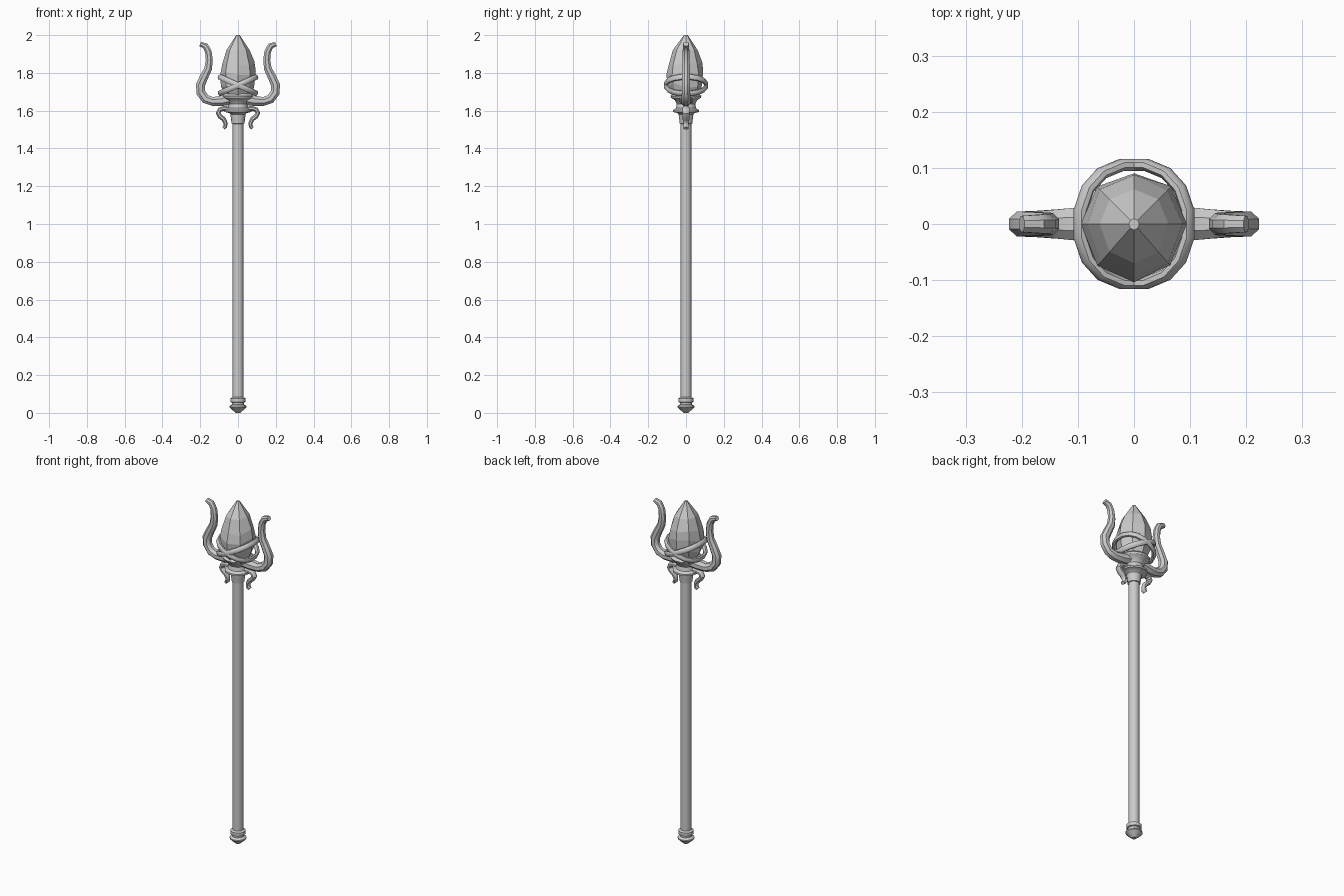
import bpy, bmesh, math, random
from mathutils import Vector

if "Cube" in bpy.data.objects:
    bpy.data.objects.remove(bpy.data.objects["Cube"])

random.seed(4)


def finish(name, bm, smooth):
    bmesh.ops.recalc_face_normals(bm, faces=bm.faces)
    me = bpy.data.meshes.new(name)
    bm.to_mesh(me)
    bm.free()
    ob = bpy.data.objects.new(name, me)
    bpy.context.collection.objects.link(ob)
    if smooth:
        bpy.ops.object.select_all(action='DESELECT')
        ob.select_set(True)
        bpy.context.view_layer.objects.active = ob
        bpy.ops.object.shade_smooth_by_angle(angle=math.radians(smooth))
    return ob


def skin(name, loops, closed=False, smooth=0):
    """Bridge a list of point loops into one mesh, capped unless closed."""
    bm = bmesh.new()
    rows = [[bm.verts.new(p) for p in loop] for loop in loops]
    pairs = list(zip(rows, rows[1:])) + ([(rows[-1], rows[0])] if closed else [])
    n = len(rows[0])
    for a, b in pairs:
        for i in range(n):
            j = (i + 1) % n
            bm.faces.new((a[i], a[j], b[j], b[i]))
    if not closed:
        bm.faces.new(rows[0])
        bm.faces.new(rows[-1])
    return finish(name, bm, smooth)


def lathe(name, profile, sides=12, smooth=35):
    loops = []
    for r, z in profile:
        angles = [2 * math.pi * i / sides for i in range(sides)]
        loops.append([(r * math.cos(a), r * math.sin(a), z) for a in angles])
    return skin(name, loops, smooth=smooth)


def sweep(name, path, sizes, axis, closed=False, sides=8):
    """Sweep an ellipse (in-plane radius, axis radius) along a planar path."""
    pts = [Vector(p) for p in path]
    n, loops = len(pts), []
    for i, p in enumerate(pts):
        if closed:
            t = pts[(i + 1) % n] - pts[i - 1]
        else:
            t = pts[min(i + 1, n - 1)] - pts[max(i - 1, 0)]
        side = t.normalized().cross(axis).normalized()
        ra, rb = sizes[i]
        angles = [2 * math.pi * (k + 0.5) / sides for k in range(sides)]
        loops.append([p + side * ra * 1.05 * math.cos(a) + axis * rb * 1.05 * math.sin(a) for a in angles])
    return skin(name, loops, closed, smooth=40)


# Shaft and pommel
lathe("shaft", [(0.029, 0.04), (0.029, 1.56)])
lathe("pommel", [(0.012, 0.0), (0.028, 0.014), (0.045, 0.029), (0.045, 0.036),
                 (0.032, 0.045), (0.033, 0.055), (0.041, 0.058), (0.041, 0.077),
                 (0.029, 0.083)])

# Collar and cup below the crystal
lathe("collar_cup", [(0.028, 1.53), (0.034, 1.532), (0.040, 1.58), (0.048, 1.588),
                     (0.071, 1.593), (0.071, 1.603), (0.055, 1.613), (0.050, 1.635),
                     (0.060, 1.655), (0.080, 1.668), (0.084, 1.678), (0.070, 1.69)], 14)

# Faceted crystal with slightly uneven facets
loops = []
for r, z in [(0.065, 1.67), (0.094, 1.735), (0.098, 1.80), (0.089, 1.85), (0.066, 1.92), (0.010, 2.0)]:
    loop = []
    for i in range(8):
        a = 2 * math.pi * i / 8
        j = 0 if r < 0.07 else random.uniform(-0.005, 0.005)
        dz = 0 if r < 0.07 else random.uniform(-0.015, 0.015)
        y = (r + j) * math.sin(a)
        loop.append(((r + j) * 0.93 * math.cos(a), y * (1.06 if y < 0 else 0.94), z + dz))
    loops.append(loop)
skin("crystal", loops)

# Two tilted bands crossing at front and back
for s, label in ((1, "a"), (-1, "b")):
    path = []
    for i in range(16):
        a = 2 * math.pi * (i + 0.5) / 16
        c, d = math.cos(a), math.sin(a)
        x = 0.097 * math.copysign(abs(c) ** 0.9, c)
        y = 0.107 * math.copysign(abs(d) ** 0.9, d)
        path.append((x, y, 1.735 + s * x * 0.45))
    axis = Vector((-s * 0.45, 0, 1)).normalized()
    sweep("crossing_band_" + label, path, [(0.011, 0.015)] * 16, axis, True)

# Curved side prongs and small curled tendrils, mirrored left and right
prong = [(0.03, 1.665), (0.085, 1.652), (0.135, 1.649), (0.172, 1.662), (0.196, 1.695),
         (0.199, 1.735), (0.180, 1.778), (0.158, 1.822), (0.152, 1.868),
         (0.157, 1.912), (0.172, 1.942), (0.200, 1.953)]
prong_size = [(0.034, 0.036), (0.028, 0.032), (0.024, 0.027), (0.025, 0.024), (0.025, 0.023),
              (0.025, 0.023), (0.023, 0.022), (0.021, 0.021), (0.019, 0.020),
              (0.018, 0.018), (0.017, 0.017), (0.013, 0.015)]
tendril = [(0.045, 1.610), (0.075, 1.612), (0.097, 1.605), (0.105, 1.587), (0.095, 1.570),
           (0.076, 1.555), (0.066, 1.535), (0.068, 1.515), (0.076, 1.507)]
tendril_size = [(0.013, 0.018)] * 6 + [(0.011, 0.015)] * 2 + [(0.009, 0.013)]
for s, label in ((1, "right"), (-1, "left")):
    for name, path, size in (("prong_", prong, prong_size), ("tendril_", tendril, tendril_size)):
        sweep(name + label, [(s * x, 0, z) for x, z in path], size, Vector((0, 1, 0)))
